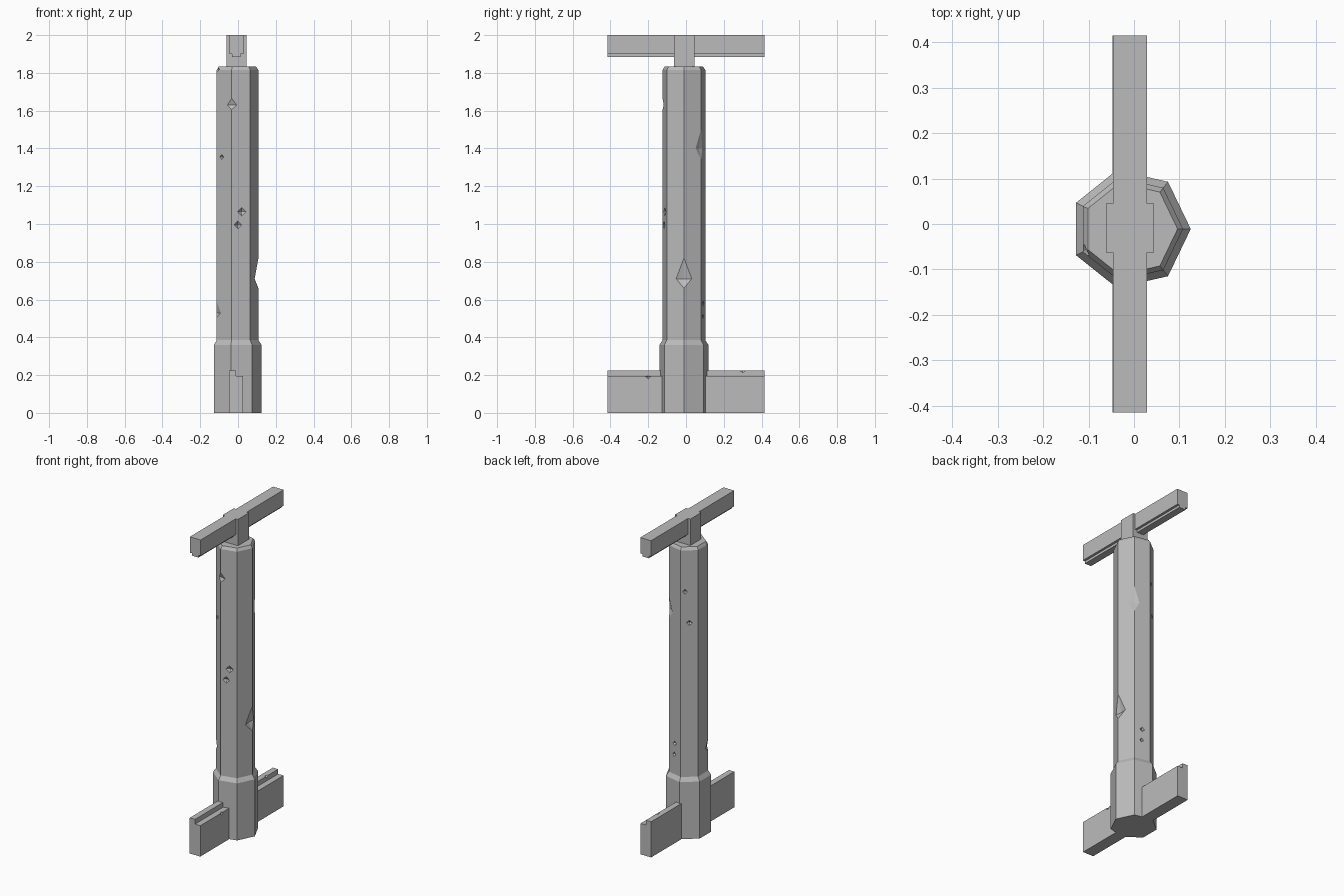
import bpy, bmesh
from math import radians, cos, sin, pi
from mathutils import Matrix, Vector

cube = bpy.data.objects.get("Cube")
if cube:
    bpy.data.objects.remove(cube, do_unlink=True)

SIDES = 7
CENTRE = Vector((-0.008, -0.011, 0))
SHAFT_R = 0.116
STEP = 360 / SIDES

stone = bpy.data.materials.new("grey_stone")
stone.use_nodes = True
GREY = (0.5, 0.5, 0.5, 1)
stone.diffuse_color = GREY
stone.node_tree.nodes["Principled BSDF"].inputs["Base Color"].default_value = GREY


def finish(bm, name):
    bmesh.ops.recalc_face_normals(bm, faces=bm.faces)
    mesh = bpy.data.meshes.new(name)
    bm.to_mesh(mesh)
    bm.free()
    mesh.materials.append(stone)
    obj = bpy.data.objects.new(name, mesh)
    bpy.context.collection.objects.link(obj)
    return obj


def column(name, rings):
    """Stack of seven-sided rings given as (radius, height)."""
    bm = bmesh.new()
    loops = []
    for r, z in rings:
        loops.append([bm.verts.new(CENTRE + Vector((r * cos(2 * pi * i / SIDES),
                                                    r * sin(2 * pi * i / SIDES), z)))
                      for i in range(SIDES)])
    bm.faces.new(loops[0])
    bm.faces.new(loops[-1])
    for a, b in zip(loops, loops[1:]):
        for i in range(SIDES):
            j = (i + 1) % SIDES
            bm.faces.new((a[i], a[j], b[j], b[i]))
    return finish(bm, name)


def beam(name, profile, y0, y1):
    """Extrude an x-z profile along y."""
    bm = bmesh.new()
    face = bm.faces.new([bm.verts.new((x, y0, z)) for x, z in profile])
    out = bmesh.ops.extrude_face_region(bm, geom=[face])["geom"]
    bmesh.ops.translate(bm, vec=(0, y1 - y0, 0),
                        verts=[v for v in out if isinstance(v, bmesh.types.BMVert)])
    return finish(bm, name)


def chip(bm, pos, angle, depth, width, up, down):
    """Add a diamond cutter pointing inward at pos."""
    verts = bmesh.ops.create_uvsphere(bm, u_segments=4, v_segments=2, radius=1)["verts"]
    turn = Matrix.Rotation(radians(angle), 3, "Z")
    for v in verts:
        x, y, z = v.co
        v.co = Vector(pos) + turn @ Vector((x * depth, y * width, z * (up if z > 0 else down)))


def carve(obj, bm):
    cutter = finish(bm, "chip_cutter")
    cutter.hide_render = True
    mod = obj.modifiers.new("chips", "BOOLEAN")
    mod.operation = "DIFFERENCE"
    mod.solver = "EXACT"
    mod.object = cutter
    bpy.context.view_layer.objects.active = obj
    bpy.ops.object.modifier_apply(modifier=mod.name)
    bpy.data.objects.remove(cutter, do_unlink=True)


# Main pillar: wide foot, long shaft, bevelled top
pillar = column("pillar", [(0.133, 0), (0.133, 0.36), (SHAFT_R, 0.385),
                           (SHAFT_R, 1.815), (0.104, 1.833)])

# Chips on the shaft corners: corner number, height, depth, up, down
chips = bmesh.new()
for corner, z, depth, up, down in [(0, 0.71, 0.025, 0.11, 0.05),
                                   (5, 1.63, 0.014, 0.035, 0.025),
                                   (1, 1.40, 0.016, 0.1, 0.06),
                                   (4, 0.53, 0.013, 0.06, 0.025),
                                   (4, 1.82, 0.015, 0.02, 0.015)]:
    a = radians(corner * STEP)
    pos = CENTRE + Vector((cos(a) * SHAFT_R, sin(a) * SHAFT_R, z))
    chip(chips, pos, corner * STEP, depth, 0.2 if z < 1.8 else 0.04, up, down)

# Pits on the shaft faces: face number, sideways shift, height, size
apothem = SHAFT_R * cos(pi / SIDES)
for side, shift, z, size in [(5, 0.005, 1.065, 0.023), (5, -0.016, 0.995, 0.021),
                             (4, -0.017, 1.355, 0.013), (2, -0.025, 1.554, 0.015),
                             (2, 0, 1.357, 0.017), (1, 0, 0.58, 0.015),
                             (1, -0.004, 0.51, 0.013)]:
    angle = (side + 0.5) * STEP
    a = radians(angle)
    pos = CENTRE + Vector((cos(a) * apothem - sin(a) * shift,
                           sin(a) * apothem + cos(a) * shift, z))
    chip(chips, pos, angle, 0.015, size, size, size)
carve(pillar, chips)

# Foot beam with a raised ridge on its right half
foot = beam("foot_beam", [(-0.047, 0), (0.027, 0), (0.027, 0.195), (-0.01, 0.195),
                          (-0.01, 0.225), (-0.047, 0.225)], -0.415, 0.415)
nicks = bmesh.new()
chip(nicks, (0.027, -0.2, 0.192), 0, 0.012, 0.014, 0.012, 0.012)
chip(nicks, (-0.01, 0.3, 0.225), 0, 0.012, 0.018, 0.012, 0.012)
carve(foot, nicks)

# Handle beam with a narrow tongue underneath
beam("top_beam", [(-0.046, 2), (-0.046, 1.9), (-0.031, 1.9), (-0.031, 1.885),
                  (0.014, 1.885), (0.014, 1.9), (0.029, 1.9), (0.029, 2)], -0.415, 0.415)

# Square block joining the top beam to the shaft
beam("top_block", [(-0.062, 1.82), (0.044, 1.82), (0.044, 2), (-0.062, 2)], -0.063, 0.045)
